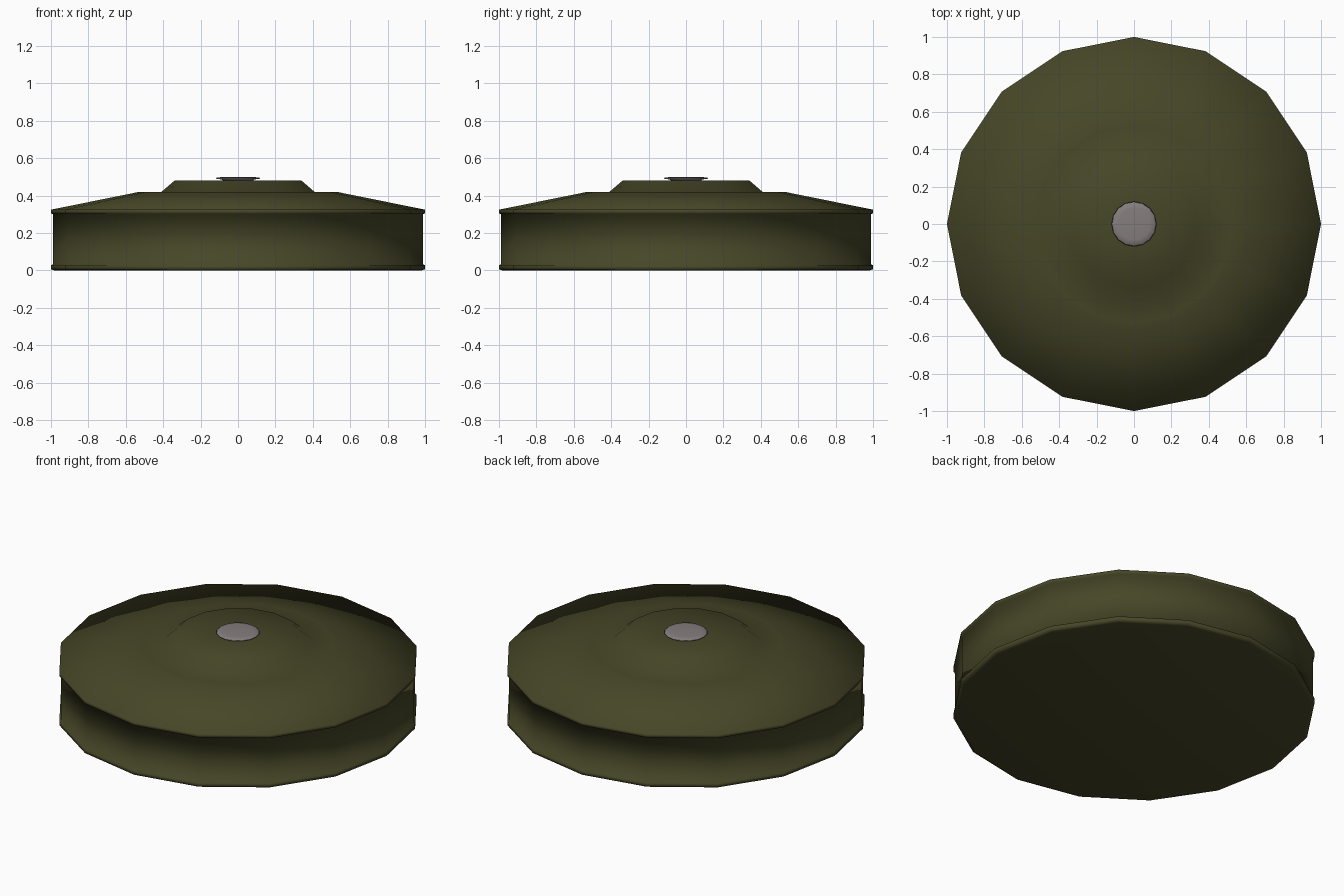
import bpy, bmesh, math

if "Cube" in bpy.data.objects:
    bpy.data.objects.remove(bpy.data.objects["Cube"])

def material(name, rgb):
    m = bpy.data.materials.new(name)
    m.diffuse_color = (*rgb, 1)
    m.use_nodes = True
    m.node_tree.nodes["Principled BSDF"].inputs["Base Color"].default_value = m.diffuse_color
    return m

def lathe(name, profile, mat, sides=16):
    """Revolve an (r, z) profile, closing both ends with flat polygons."""
    bm = bmesh.new()
    rings = []
    for r, z in profile:
        rings.append([bm.verts.new((r * math.cos(2 * math.pi * i / sides),
                                    r * math.sin(2 * math.pi * i / sides), z))
                      for i in range(sides)])
    for a, b in zip(rings, rings[1:]):
        for i in range(sides):
            j = (i + 1) % sides
            bm.faces.new((a[i], a[j], b[j], b[i]))
    bm.faces.new(rings[0][::-1])
    bm.faces.new(rings[-1])
    for f in bm.faces:
        f.smooth = True
    me = bpy.data.meshes.new(name)
    bm.to_mesh(me)
    bm.free()
    me.materials.append(mat)
    ob = bpy.data.objects.new(name, me)
    bpy.context.collection.objects.link(ob)
    return ob

olive = material("olive_green", (0.062, 0.062, 0.021))
grey = material("warm_grey", (0.235, 0.205, 0.205))

# Body: bottom rim, recessed wall, lid lip, sloping lid, ring step, raised hub
lathe("disc_body", [
    (0.98, 0.0), (1.0, 0.006), (1.0, 0.028), (0.99, 0.032),
    (0.99, 0.302), (1.0, 0.305), (1.0, 0.325),
    (0.555, 0.415), (0.53, 0.42), (0.41, 0.42),
    (0.34, 0.48), (0.08, 0.48)], olive)

# Small pressed button in the centre
lathe("centre_button", [
    (0.08, 0.478), (0.085, 0.486), (0.12, 0.491), (0.115, 0.496), (0.085, 0.5)], grey)
